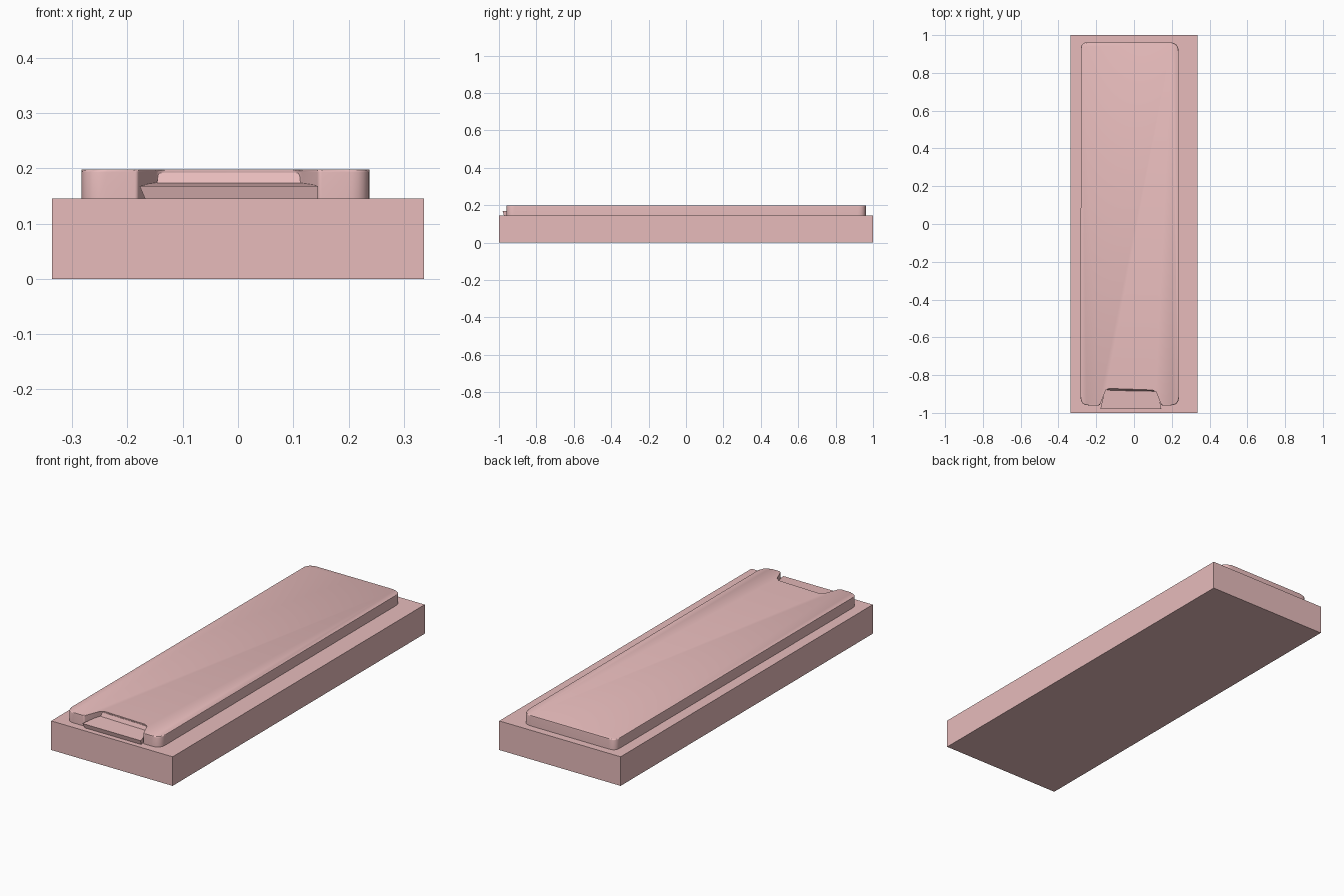
import bpy, bmesh, math

if "Cube" in bpy.data.objects:
    bpy.data.objects.remove(bpy.data.objects["Cube"])

mat = bpy.data.materials.new("dusty_red")
mat.diffuse_color = (0.8, 0.5, 0.5, 1)
mat.use_nodes = True
mat.node_tree.nodes["Principled BSDF"].inputs["Base Color"].default_value = mat.diffuse_color


def rounded(points, steps=6):
    """Outline from (x, y, radius) corners, counter-clockwise."""
    out = []
    n = len(points)
    for i, (x, y, r) in enumerate(points):
        if r == 0:
            out.append((x, y))
            continue
        px, py, _ = points[i - 1]
        nx, ny, _ = points[(i + 1) % n]
        lp, ln = math.hypot(px - x, py - y), math.hypot(nx - x, ny - y)
        a = (x + (px - x) / lp * r, y + (py - y) / lp * r)
        b = (x + (nx - x) / ln * r, y + (ny - y) / ln * r)
        for s in range(steps + 1):
            t = s / steps
            u, v, w = (1 - t) ** 2, 2 * t * (1 - t), t * t
            out.append((u * a[0] + v * x + w * b[0], u * a[1] + v * y + w * b[1]))
    return out


def prism(name, bottom, top, bevel=0.0):
    """Solid between two matching 3D outlines, with an optional rounded top rim."""
    bm = bmesh.new()
    lo = [bm.verts.new(p) for p in bottom]
    hi = [bm.verts.new(p) for p in top]
    n = len(lo)
    bm.faces.new(lo[::-1])
    cap = bm.faces.new(hi)
    for i in range(n):
        j = (i + 1) % n
        bm.faces.new((lo[i], lo[j], hi[j], hi[i]))
    if bevel:
        bmesh.ops.bevel(bm, geom=list(cap.edges), offset=bevel, segments=3,
                        profile=0.5, affect='EDGES')
    bmesh.ops.recalc_face_normals(bm, faces=bm.faces[:])
    me = bpy.data.meshes.new(name)
    bm.to_mesh(me)
    bm.free()
    ob = bpy.data.objects.new(name, me)
    bpy.context.collection.objects.link(ob)
    me.materials.append(mat)
    bpy.context.view_layer.objects.active = ob
    ob.select_set(True)
    bpy.ops.object.shade_smooth_by_angle(angle=math.radians(30))
    ob.select_set(False)
    return ob


def at(outline, z):
    return [(x, y, z) for x, y in outline]


# Rectangular base block
base = [(-0.337, -1), (0.337, -1), (0.337, 1), (-0.337, 1)]
prism("base_block", at(base, 0), at(base, 0.146))

# Raised rounded slab with a trapezoid notch in the front edge
slab = rounded([
    (-0.283, -0.96, 0.045), (-0.182, -0.96, 0.006),
    (-0.145, -0.868, 0.012), (0.112, -0.877, 0.012),
    (0.146, -0.96, 0.006), (0.238, -0.96, 0.045),
    (0.236, 0.962, 0.05), (-0.281, 0.962, 0.035)])
prism("raised_slab", at(slab, 0.14), at(slab, 0.198), 0.005)

# Shallow tab filling the notch and jutting past the slab
tab_low = [(-0.166, -0.972), (0.143, -0.972), (0.12, -0.86), (-0.15, -0.86)]
tab_top = [(-0.178, -0.98, 0.168), (0.145, -0.98, 0.168),
           (0.12, -0.86, 0.175), (-0.15, -0.86, 0.175)]
prism("front_tab", at(tab_low, 0.14), tab_top)

# Sloped back wall of the notch
wall_low = [(-0.148, -0.884), (0.114, -0.889), (0.11, -0.865), (-0.144, -0.86)]
wall_top = [(-0.144, -0.870), (0.111, -0.879), (0.11, -0.865), (-0.144, -0.86)]
prism("notch_slope", at(wall_low, 0.165), at(wall_top, 0.192))
